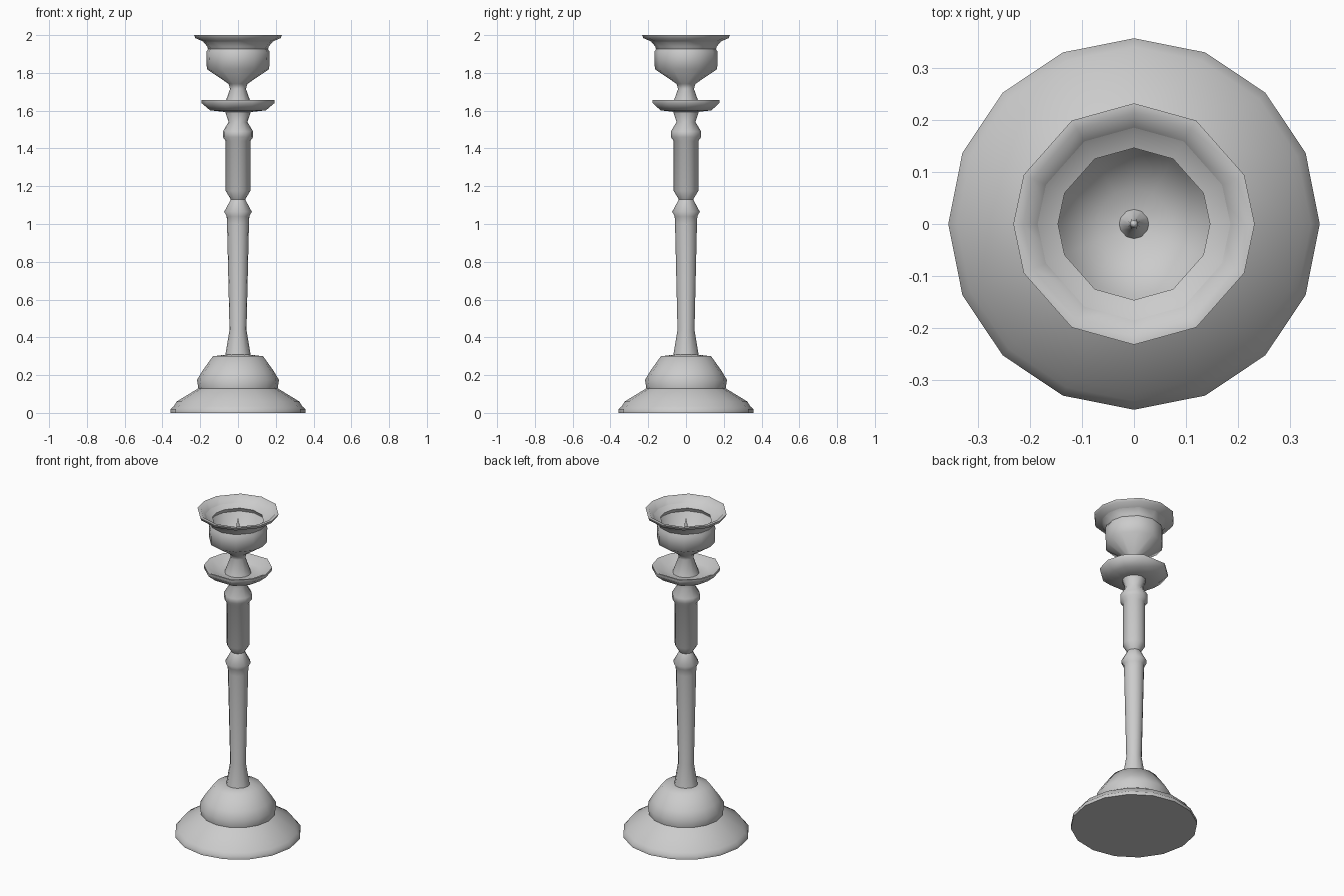
import bpy, bmesh
from math import sin, cos, radians

cube = bpy.data.objects.get("Cube")
if cube:
    bpy.data.objects.remove(cube)

grey = bpy.data.materials.new("pale grey")
grey.use_nodes = True
colour = (0.6, 0.6, 0.6, 1)
grey.diffuse_color = colour
grey.node_tree.nodes["Principled BSDF"].inputs["Base Color"].default_value = colour


def ring_angles(quarter):
    """Mirror the angles of one quarter turn round the whole circle."""
    half = set(quarter) | {180 - a for a in quarter}
    return sorted(half | {(360 - a) % 360 for a in half})


def turned(name, profile, quarter):
    """Turn a profile of (radius, height) points about the z axis."""
    angles = [radians(a) for a in ring_angles(quarter)]
    bm = bmesh.new()
    rings = []
    for r, z in profile:
        if r == 0:
            rings.append([bm.verts.new((0, 0, z))] * len(angles))
        else:
            rings.append([bm.verts.new((r * cos(a), r * sin(a), z)) for a in angles])
    for low, high in zip(rings, rings[1:]):
        for i in range(len(angles)):
            j = (i + 1) % len(angles)
            corners = [low[i], low[j], high[j], high[i]]
            bm.faces.new(list(dict.fromkeys(corners)))
    # flat caps where the profile does not reach the axis
    if profile[0][0]:
        bm.faces.new(rings[0][::-1])
    if profile[-1][0]:
        bm.faces.new(rings[-1])
    bmesh.ops.recalc_face_normals(bm, faces=bm.faces)
    mesh = bpy.data.meshes.new(name)
    bm.to_mesh(mesh)
    bm.free()
    mesh.materials.append(grey)
    obj = bpy.data.objects.new(name, mesh)
    bpy.context.collection.objects.link(obj)
    bpy.ops.object.select_all(action='DESELECT')
    obj.select_set(True)
    bpy.context.view_layer.objects.active = obj
    bpy.ops.object.shade_smooth_by_angle(angle=radians(56))
    return obj


SIXTEEN = [0, 22.5, 45, 67.5, 90]
TWELVE = [0, 24, 59, 90]
TEN = [0, 30, 66]

# Stepped bell-shaped foot
turned("base", [(.357, 0), (.357, .02), (.34, .035), (.325, .06), (.21, .13),
                (.217, .175), (.19, .22), (.133, .3), (.065, .308)], SIXTEEN)

# Slender stem with two turned knops
turned("stem", [(.068, .3), (.045, .44), (.058, 1.0), (.06, 1.04), (.073, 1.065),
                (.038, 1.13), (.065, 1.175), (.065, 1.44), (.08, 1.46),
                (.08, 1.49), (.05, 1.54), (.07, 1.6)], TWELVE)

# Shallow dished drip tray
turned("drip_tray", [(.068, 1.593), (.148, 1.602), (.193, 1.64), (.193, 1.657),
                     (.182, 1.657), (.13, 1.625), (.07, 1.62)], TEN)

# Flared cup on a narrow neck, hollow inside
turned("candle_cup", [(.078, 1.615), (.042, 1.715), (.05, 1.742), (.165, 1.82),
                      (.168, 1.91), (.146, 1.95), (.226, 1.984), (.232, 2.0),
                      (.213, 2.0), (.163, 1.94), (.14, 1.86), (.07, 1.81),
                      (.012, 1.8), (0, 1.8)], TWELVE)

# Candle pricket in the middle of the cup
turned("pricket", [(.03, 1.8), (.012, 1.83), (.008, 1.92), (0, 1.96)], TWELVE)
